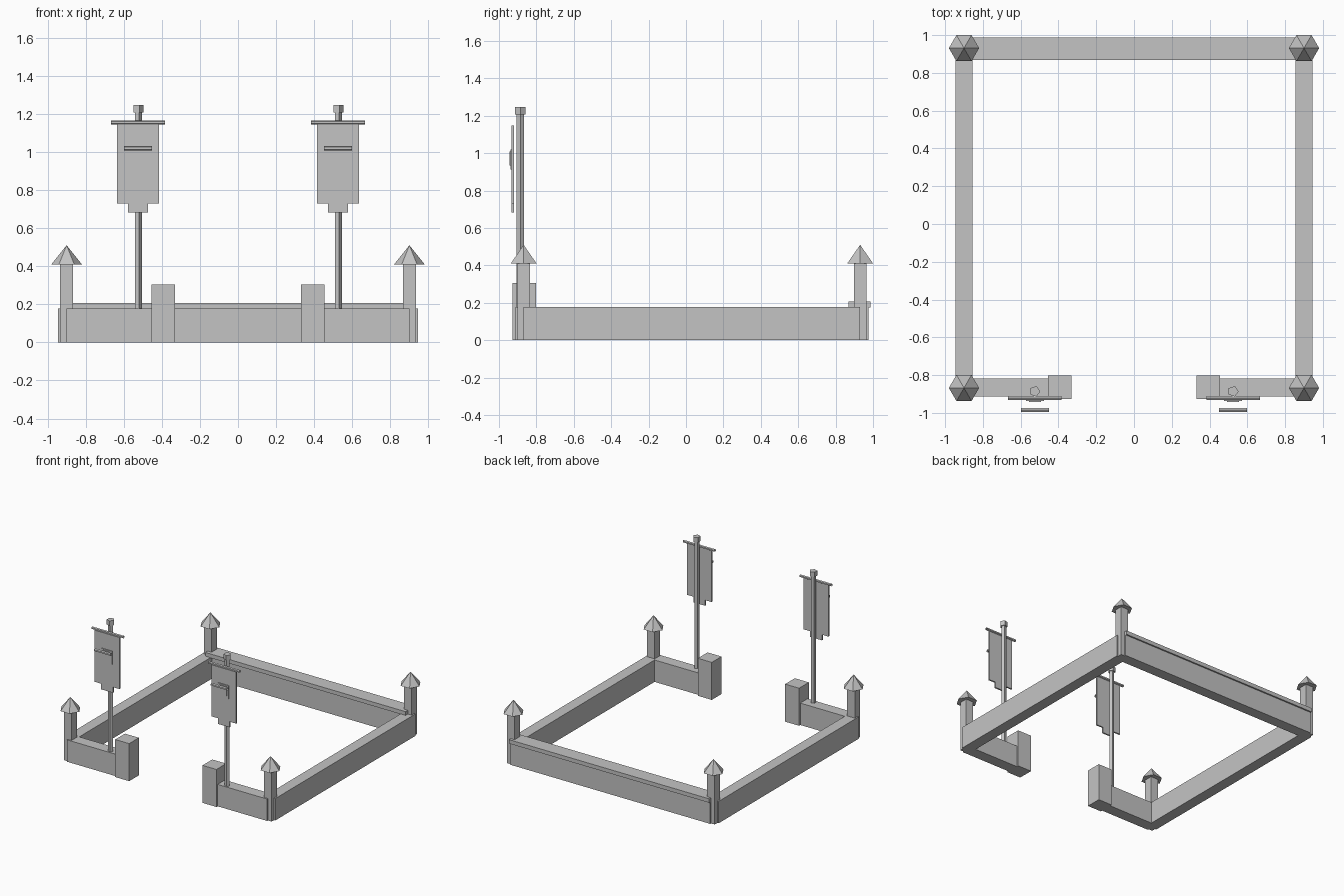
import bpy, math

if "Cube" in bpy.data.objects:
    bpy.data.objects.remove(bpy.data.objects["Cube"])

grey = bpy.data.materials.new("stone grey")
grey.diffuse_color = (0.55, 0.55, 0.55, 1)
grey.use_nodes = True
grey.node_tree.nodes["Principled BSDF"].inputs["Base Color"].default_value = grey.diffuse_color


def finish(obj, name):
    obj.name = name
    obj.data.materials.append(grey)
    return obj


def mesh_object(name, verts, faces):
    me = bpy.data.meshes.new(name)
    me.from_pydata(verts, [], faces)
    obj = bpy.data.objects.new(name, me)
    bpy.context.collection.objects.link(obj)
    return finish(obj, name)


def box(name, x, y, z):
    """Box from (min, max) ranges on each axis."""
    x, y, z = sorted(x), sorted(y), sorted(z)
    verts = [(a, b, c) for a in x for b in y for c in z]
    faces = [(0, 1, 3, 2), (4, 6, 7, 5), (0, 4, 5, 1), (2, 3, 7, 6), (0, 2, 6, 4), (1, 5, 7, 3)]
    return mesh_object(name, verts, faces)


def upright(name, x, y, z, r, sides=5, r_top=None):
    """Vertical prism or cone with one corner towards +x."""
    ring = [(math.cos(i * math.tau / sides), math.sin(i * math.tau / sides)) for i in range(sides)]
    verts = [(x + r * c, y + r * s, z[0]) for c, s in ring]
    faces = [tuple(reversed(range(sides)))]
    if r_top == 0:
        verts.append((x, y, z[1]))
        faces += [(i, (i + 1) % sides, sides) for i in range(sides)]
    else:
        verts += [(x + r * c, y + r * s, z[1]) for c, s in ring]
        faces += [(i, (i + 1) % sides, sides + (i + 1) % sides, sides + i) for i in range(sides)]
        faces.append(tuple(range(sides, 2 * sides)))
    return mesh_object(name, verts, faces)


def rod(name, x, y, z, half, r, sides=6):
    """Horizontal open-ended tube along x."""
    ring = [(y + r * math.sin(i * math.tau / sides), z + r * math.cos(i * math.tau / sides))
            for i in range(sides)]
    verts = [(x + e, *p) for e in (-half, half) for p in ring]
    faces = [(i, sides + i, sides + (i + 1) % sides, (i + 1) % sides) for i in range(sides)]
    return mesh_object(name, verts, faces)


# Back wall with its coping
box("back_wall", (-0.9, 0.9), (0.885, 0.975), (0, 0.178))
box("back_wall_coping", (-0.9, 0.9), (0.868, 0.987), (0.176, 0.208))

for side, s in (("left", -1), ("right", 1)):
    # Side and front walls, gate pier
    box(side + "_wall", (s * 0.855, s * 0.945), (-0.87, 0.93), (0, 0.178))
    box(side + "_front_wall", (s * 0.39, s * 0.9), (-0.912, -0.818), (0, 0.178))
    box(side + "_gate_pier", (s * 0.33, s * 0.455), (-0.927, -0.802), (0, 0.305))

    # Corner posts with pointed caps
    for end, y in (("front", -0.868), ("back", 0.931)):
        box(f"{side}_{end}_post", (s * 0.866, s * 0.934), (y - 0.034, y + 0.034), (0, 0.42))
        upright(f"{side}_{end}_post_cap", s * 0.9, y, (0.41, 0.51), 0.08, 6, 0)

    # Banner pole, knob and crossbar
    x = s * 0.525
    upright(side + "_banner_pole", x, -0.886, (0.1, 1.215), 0.02)
    upright(side + "_pole_knob", x, -0.886, (1.208, 1.247), 0.029)
    rod(side + "_crossbar", x, -0.921, 1.155, 0.142, 0.011)

    # Hanging cloth with a tab
    box(side + "_banner", (x - 0.111, x + 0.111), (-0.932, -0.92), (0.728, 1.147))
    box(side + "_banner_tab", (x - 0.053, x + 0.053), (-0.932, -0.92), (0.682, 0.728))

    # Plain layered plate and its rod
    box(side + "_plate_outer", (x - 0.048, x + 0.048), (-0.938, -0.932), (0.913, 1.02))
    box(side + "_plate_inner", (x - 0.032, x + 0.032), (-0.943, -0.938), (0.935, 1.01))
    rod(side + "_plate_rod", x, -0.985, 1.019, 0.074, 0.012)
